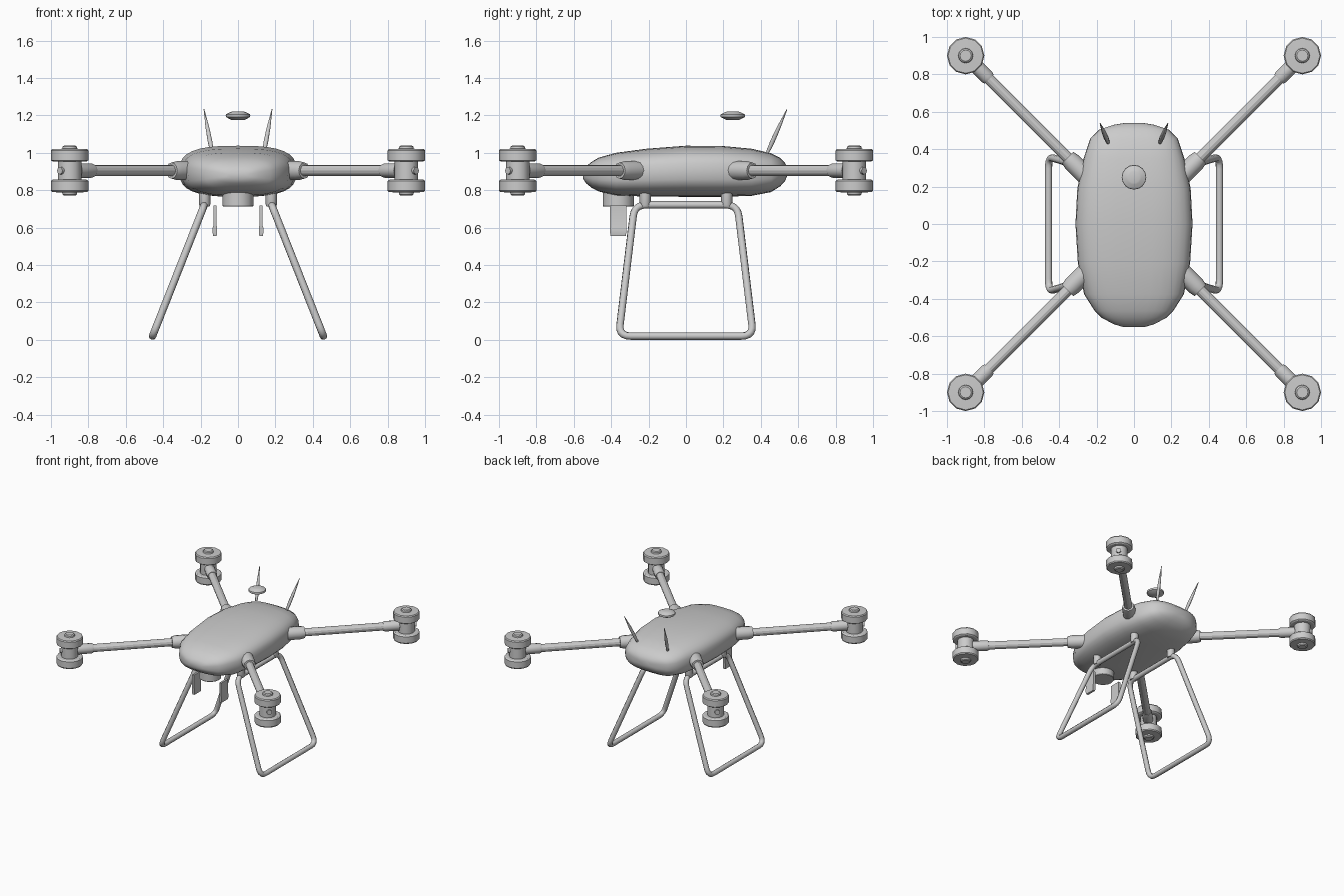
import bpy, bmesh, math
from mathutils import Vector

if "Cube" in bpy.data.objects:
    bpy.data.objects.remove(bpy.data.objects["Cube"])


def finish(name, bm, angle=35):
    bmesh.ops.remove_doubles(bm, verts=bm.verts, dist=1e-5)
    bmesh.ops.recalc_face_normals(bm, faces=bm.faces)
    me = bpy.data.meshes.new(name)
    bm.to_mesh(me)
    bm.free()
    ob = bpy.data.objects.new(name, me)
    bpy.context.collection.objects.link(ob)
    bpy.ops.object.select_all(action='DESELECT')
    ob.select_set(True)
    bpy.context.view_layer.objects.active = ob
    bpy.ops.object.shade_smooth_by_angle(angle=math.radians(angle))
    return ob


def loft(name, rings, angle=35):
    """Skin a list of closed rings and cap both ends."""
    bm = bmesh.new()
    loops = [[bm.verts.new(p) for p in r] for r in rings]
    n = len(loops[0])
    for a, b in zip(loops, loops[1:]):
        for i in range(n):
            j = (i + 1) % n
            bm.faces.new((a[i], a[j], b[j], b[i]))
    bm.faces.new(loops[0][::-1])
    bm.faces.new(loops[-1])
    return finish(name, bm, angle)


def lathe(name, origin, axis, profile, n=12, angle=35):
    """Turn (radius, distance) pairs about an axis."""
    q = Vector(axis).to_track_quat('Z', 'Y')
    o = Vector(origin)
    rings = [[o + q @ Vector((r * math.cos(t), r * math.sin(t), d))
              for t in (2 * math.pi * i / n for i in range(n))]
             for r, d in profile]
    return loft(name, rings, angle)


def spow(v, e):
    return math.copysign(abs(v) ** e, v)


# Body: superellipse sections along y (y, half width, bottom, top)
sections = [(-.55, .06, .86, .90), (-.535, .11, .838, .927), (-.5, .175, .81, .955),
            (-.465, .21, .793, .975), (-.375, .267, .772, 1.0), (-.21, .30, .766, 1.022),
            (0, .313, .765, 1.038), (.19, .303, .765, 1.037), (.35, .27, .77, 1.022),
            (.455, .235, .79, .998), (.505, .185, .822, .972), (.53, .11, .85, .945),
            (.54, .05, .875, .92)]
rings = []
for y, w, zb, zt in sections:
    ring = []
    for i in range(32):
        t = 2 * math.pi * i / 32
        ring.append((w * spow(math.cos(t), .7), y,
                     (zb + zt) / 2 + (zt - zb) / 2 * spow(math.sin(t), .7)))
    rings.append(ring)
loft("body", rings, 60)

# Arms with sleeves, and a motor pair at each corner
AZ = .905
for sx, side in ((-1, "left"), (1, "right")):
    for sy, end in ((-1, "front"), (1, "back")):
        tag = f"{end}_{side}"
        d = Vector((sx, sy, 0)).normalized()
        c = (0, 0, AZ)
        k = math.sqrt(2)
        lathe(f"arm_{tag}", c, d, [(.03, .25 * k), (.03, .87 * k)], 12, 20)
        lathe(f"arm_root_sleeve_{tag}", c, d,
              [(.05, .23 * k), (.05, .33 * k), (.043, .355 * k)])
        lathe(f"arm_end_sleeve_{tag}", c, d,
              [(.034, .775 * k), (.039, .785 * k), (.039, .86 * k)])
        lathe(f"arm_end_pin_{tag}", c, d, [(.02, .9 * k), (.02, .9 * k + .075)])
        m = (sx * .9, sy * .9, AZ)
        lathe(f"motor_hub_{tag}", m, (0, 0, 1), [(.063, -.06), (.063, .06)])
        for s, lv in ((1, "upper"), (-1, "lower")):
            lathe(f"{lv}_motor_{tag}", m, (0, 0, s),
                  [(.09, .048), (.1, .055), (.1, .107), (.094, .115), (.04, .117),
                   (.038, .128), (.03, .134)])

    # Landing gear loop: filleted trapezium lying in a tilted plane
    corners = [Vector((sx * x, y, z)) for x, y, z in
               ((.18, -.275, .722), (.18, .275, .722), (.457, .36, .02), (.457, -.36, .02))]
    path = []
    for i, p in enumerate(corners):
        a = p + (corners[i - 1] - p).normalized() * .065
        b = p + (corners[(i + 1) % 4] - p).normalized() * .065
        for j in range(6):
            t = j / 5
            path.append(a * (1 - t) ** 2 + p * 2 * t * (1 - t) + b * t * t)
    cu = bpy.data.curves.new(f"landing_gear_{side}", 'CURVE')
    cu.dimensions = '3D'
    cu.bevel_depth = .02
    cu.bevel_resolution = 2
    sp = cu.splines.new('POLY')
    sp.points.add(len(path) - 1)
    for pt, v in zip(sp.points, path):
        pt.co = (*v, 1)
    sp.use_cyclic_u = True
    bpy.context.collection.objects.link(bpy.data.objects.new(f"landing_gear_{side}", cu))
    for y, end in ((-.218, "front"), (.218, "back")):
        lathe(f"gear_mount_{end}_{side}", (sx * .178, y, .712), (0, 0, 1),
              [(.026, 0), (.03, .012), (.03, .075)])

    # Hanging side plates by the camera (half thickness, half depth, z)
    plate = [(.009, .04, .555), (.012, .043, .57), (.012, .043, .6), (.008, .045, .615),
             (.008, .045, .718)]
    loft(f"camera_plate_{side}",
         [[(sx * .123 + u * h, -.362 + v * w, z) for u, v in
           ((-1, -1), (1, -1), (1, 1), (-1, 1))] for h, w, z in plate])

    # Rear antennas
    base, tip = Vector((sx * .138, .435, 1.0)), Vector((sx * .182, .54, 1.233))
    L = (tip - base).length
    lathe(f"antenna_{side}", base, tip - base,
          [(.009, 0), (.013, .25 * L), (.011, .55 * L), (.002, L)], 8, 60)

# Camera mount under the nose
lathe("camera_mount", (0, -.362, .713), (0, 0, 1), [(.08, 0), (.083, .004), (.083, .09)], 16)

# Navigation disc above the body
lathe("navigation_disc", (0, .25, 1.176), (0, 0, 1),
      [(.035, 0), (.064, .015), (.066, .022), (.064, .03), (.04, .042), (.03, .045)], 16)
